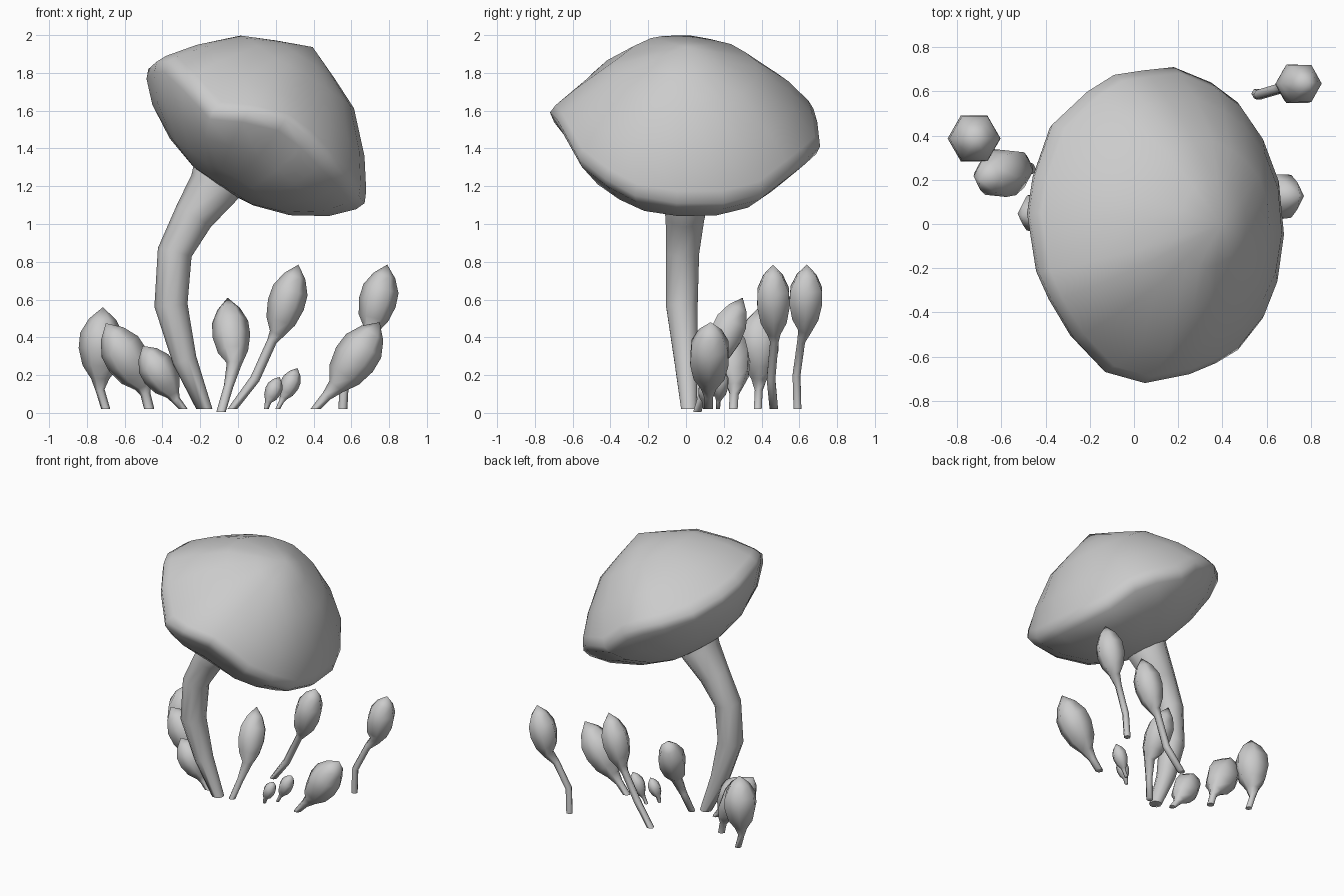
import bpy, bmesh, math
from mathutils import Vector

cube = bpy.data.objects.get("Cube")
if cube:
    bpy.data.objects.remove(cube, do_unlink=True)

grey = bpy.data.materials.new("plain grey")
grey.use_nodes = True
grey.diffuse_color = (0.6, 0.6, 0.6, 1)
grey.node_tree.nodes["Principled BSDF"].inputs["Base Color"].default_value = (0.6, 0.6, 0.6, 1)


def loft(name, rings):
    """Skin a list of point rings and close both ends."""
    bm = bmesh.new()
    loops = [[bm.verts.new(p) for p in ring] for ring in rings]
    n = len(loops[0])
    for a, b in zip(loops, loops[1:]):
        for i in range(n):
            j = (i + 1) % n
            bm.faces.new((a[i], a[j], b[j], b[i]))
    bm.faces.new(loops[0][::-1])
    bm.faces.new(loops[-1])
    bmesh.ops.remove_doubles(bm, verts=bm.verts, dist=0.0005)
    bmesh.ops.recalc_face_normals(bm, faces=bm.faces)
    mesh = bpy.data.meshes.new(name)
    bm.to_mesh(mesh)
    bm.free()
    mesh.materials.append(grey)
    obj = bpy.data.objects.new(name, mesh)
    bpy.context.collection.objects.link(obj)
    bpy.ops.object.select_all(action="DESELECT")
    obj.select_set(True)
    bpy.context.view_layer.objects.active = obj
    bpy.ops.object.shade_smooth_by_angle(angle=math.radians(75))


def sweep(name, path, radii, sides):
    """Tube of varying radius along a path, cut level at its foot."""
    pts = [Vector(p) for p in path]
    rings = []
    for k, p in enumerate(pts):
        t = Vector((0, 0, 1))
        if k > 0:
            t = (pts[min(k + 1, len(pts) - 1)] - pts[k - 1]).normalized()
        u = Vector((1, 0, 0))
        u = (u - t * u.dot(t)).normalized()
        v = t.cross(u)
        angles = [math.tau * i / sides for i in range(sides)]
        rings.append([p + radii[k] * (u * math.cos(a) + v * math.sin(a)) for a in angles])
    loft(name, rings)


# Main stem, bending out and flaring back under the cap
sweep("main_stem",
      [(-.178, .015, .02), (-.283, 0, .28), (-.355, -.022, .57), (-.335, -.018, .85),
       (-.235, -.005, 1.04), (-.12, 0, 1.2), (-.1, 0, 1.32)],
      [.043, .065, .088, .092, .107, .14, .13], 10)

# Large tilted cap: an uneven rim, domed above and bowl-shaped below
rim = [(.67, -.05, 1.11), (.645, .2, 1.11), (.57, .4, 1.16), (.47, .55, 1.28),
       (.35, .64, 1.35), (.18, .71, 1.41), (.04, .695, 1.54), (-.09, .675, 1.61),
       (-.21, .6, 1.65), (-.37, .45, 1.71), (-.45, .22, 1.77), (-.475, .05, 1.82),
       (-.43, -.22, 1.86), (-.37, -.35, 1.86), (-.27, -.52, 1.76), (-.13, -.67, 1.6),
       (.05, -.72, 1.59), (.25, -.68, 1.55), (.37, -.63, 1.46), (.47, -.57, 1.35),
       (.58, -.43, 1.24), (.64, -.27, 1.15)]
profile = [(0, .555), (.27, .48), (.53, .4), (.8, .215), (.96, .06), (1, 0), (.97, -.05),
           (.82, -.155), (.56, -.26), (.28, -.32), (0, -.34)]
centre = Vector((.095, 0, 1.47))
up = Vector((.54, 0, .84)).normalized()
rings = []
for r, h in profile:
    ring = []
    for point in rim:
        offset = Vector(point) - centre
        lift = offset.dot(up)
        ring.append(centre + (offset - up * lift) * r + up * (h + lift * r ** 4))
    rings.append(ring)
loft("main_cap", rings)


# Small closed mushrooms: a thin stem running into a pointed bud
def bud(name, stem, base, tip, radius, stem_radius):
    base, tip = Vector(base), Vector(tip)
    shape = [(0, .4), (.18, .8), (.42, 1), (.63, .96), (.83, .6), (1, 0)]
    path = stem + [base.lerp(tip, f) for f, s in shape]
    radii = [stem_radius] * len(stem) + [radius * s for f, s in shape]
    sweep(name, path, radii, 6)


bud("bud_far_right", [(-.7, .38, .02), (-.73, .385, .12)], (-.73, .387, .18), (-.715, .387, .56), .12, .024)
bud("bud_right", [(-.47, .25, .02), (-.49, .255, .1)], (-.5, .26, .14), (-.7, .2, .475), .116, .027)
bud("bud_near_right", [(-.29, .06, .02), (-.33, .06, .07)], (-.345, .06, .1), (-.505, .04, .355), .096, .024)
bud("bud_middle", [(-.09, .06, .005), (-.05, .1, .14)], (-.02, .14, .26), (-.055, .3, .61), .1, .025)
bud("bud_tall_middle", [(-.03, .465, .02), (.09, .45, .18), (.18, .468, .38)],
    (.205, .465, .42), (.32, .46, .785), .099, .026)
bud("bud_tall_left", [(.555, .59, .02), (.565, .585, .2), (.65, .61, .38)],
    (.7, .63, .44), (.79, .64, .785), .1, .024)
bud("bud_left", [(.41, .12, .02), (.47, .12, .09)], (.52, .12, .14), (.75, .13, .48), .117, .027)
bud("bud_tiny_right", [(.15, .1, .02)], (.16, .1, .06), (.22, .11, .19), .044, .012)
bud("bud_tiny_left", [(.21, .17, .02), (.23, .17, .06)], (.24, .175, .08), (.315, .185, .237), .051, .013)
